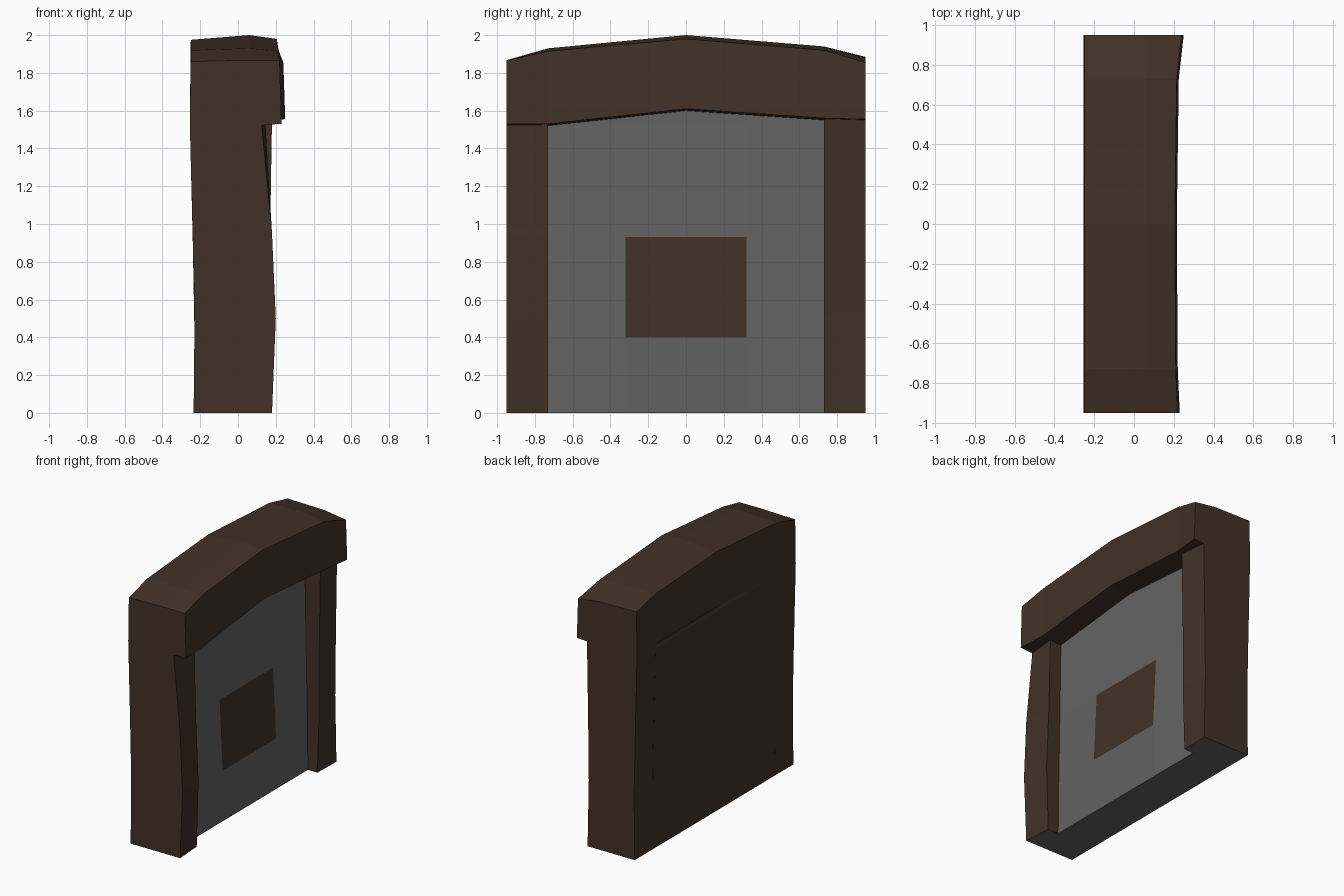
import bpy
import bmesh

cube = bpy.data.objects.get("Cube")
if cube:
    bpy.data.objects.remove(cube, do_unlink=True)


def material(name, color):
    mat = bpy.data.materials.new(name)
    mat.use_nodes = True
    mat.diffuse_color = color
    mat.node_tree.nodes["Principled BSDF"].inputs["Base Color"].default_value = color
    return mat


WOOD = material("dark brown wood", (0.054, 0.031, 0.020, 1))
STONE = material("grey stone", (0.125, 0.125, 0.125, 1))


def loft(name, sections, is_stone):
    """Closed solid through equal-length sections; is_stone picks grey faces."""
    bm = bmesh.new()
    rings = [[bm.verts.new(p) for p in s] for s in sections]
    n = len(rings[0])
    for a, b in zip(rings, rings[1:]):
        for i in range(n):
            j = (i + 1) % n
            bm.faces.new((a[i], a[j], b[j], b[i]))
    bm.faces.new(rings[0])
    bm.faces.new(rings[-1])
    bmesh.ops.recalc_face_normals(bm, faces=bm.faces)
    for f in bm.faces:
        f.material_index = int(is_stone(f.calc_center_median(), f.normal))
    mesh = bpy.data.meshes.new(name)
    bm.to_mesh(mesh)
    bm.free()
    mesh.materials.append(WOOD)
    mesh.materials.append(STONE)
    obj = bpy.data.objects.new(name, mesh)
    bpy.context.collection.objects.link(obj)
    return obj


def underside(center, normal):
    return normal.z < -0.9 and center.z < 0.01


# Slightly crooked side posts: z, back x, outer front x, inner front x
def post(name, side, rows):
    outer, inner = 0.95 * side, 0.73 * side
    loft(name, [[(back, outer, z), (out, outer, z), (inn, inner, z), (back, inner, z)]
                for z, back, out, inn in rows], underside)


post("front_post", -1, [(0, -0.235, 0.18, 0.165), (0.5, -0.23, 0.20, 0.18),
                        (0.95, -0.24, 0.18, 0.16), (1.53, -0.255, 0.125, 0.145)])
post("rear_post", 1, [(0, -0.235, 0.16, 0.155), (0.5, -0.23, 0.15, 0.17),
                      (0.95, -0.24, 0.155, 0.17), (1.555, -0.255, 0.165, 0.18)])


# Recessed wall: brown back, grey front with a brown central plaque
def wall_face(center, normal):
    plaque = abs(center.y) < 0.3 and 0.4 < center.z < 0.93
    return underside(center, normal) or (normal.x > 0.5 and not plaque)


wall_rows = [(0, -0.235, 0.075, 0.075), (0.4, -0.23, 0.07, 0.095),
             (0.93, -0.24, 0.06, 0.07), (1.53, -0.255, 0.05, 0.05),
             (1.65, -0.22, 0.05, 0.05)]
loft("recessed_wall",
     [[(back, -0.73, z), (edge, -0.73, z), (mid, -0.32, z),
       (mid, 0.32, z), (edge, 0.73, z), (back, 0.73, z)]
      for z, back, edge, mid in wall_rows], wall_face)

# Arched lintel: y, front x, bottom z, front top z, ridge z, back top z
arch = [(-0.95, 0.23, 1.53, 1.865, 1.867, 1.86), (-0.73, 0.22, 1.53, 1.915, 1.93, 1.92),
        (0, 0.215, 1.61, 1.98, 2.0, 1.975), (0.73, 0.225, 1.56, 1.92, 1.94, 1.935),
        (0.95, 0.25, 1.555, 1.855, 1.88, 1.885)]
loft("arched_lintel",
     [[(-0.255, y, min(low, 1.555)), (0.05, y, low - 0.01), (front, y, low),
       (front - 0.01, y, top), (0.06, y, ridge), (-0.25, y, back)]
      for y, front, low, top, ridge, back in arch], underside)
